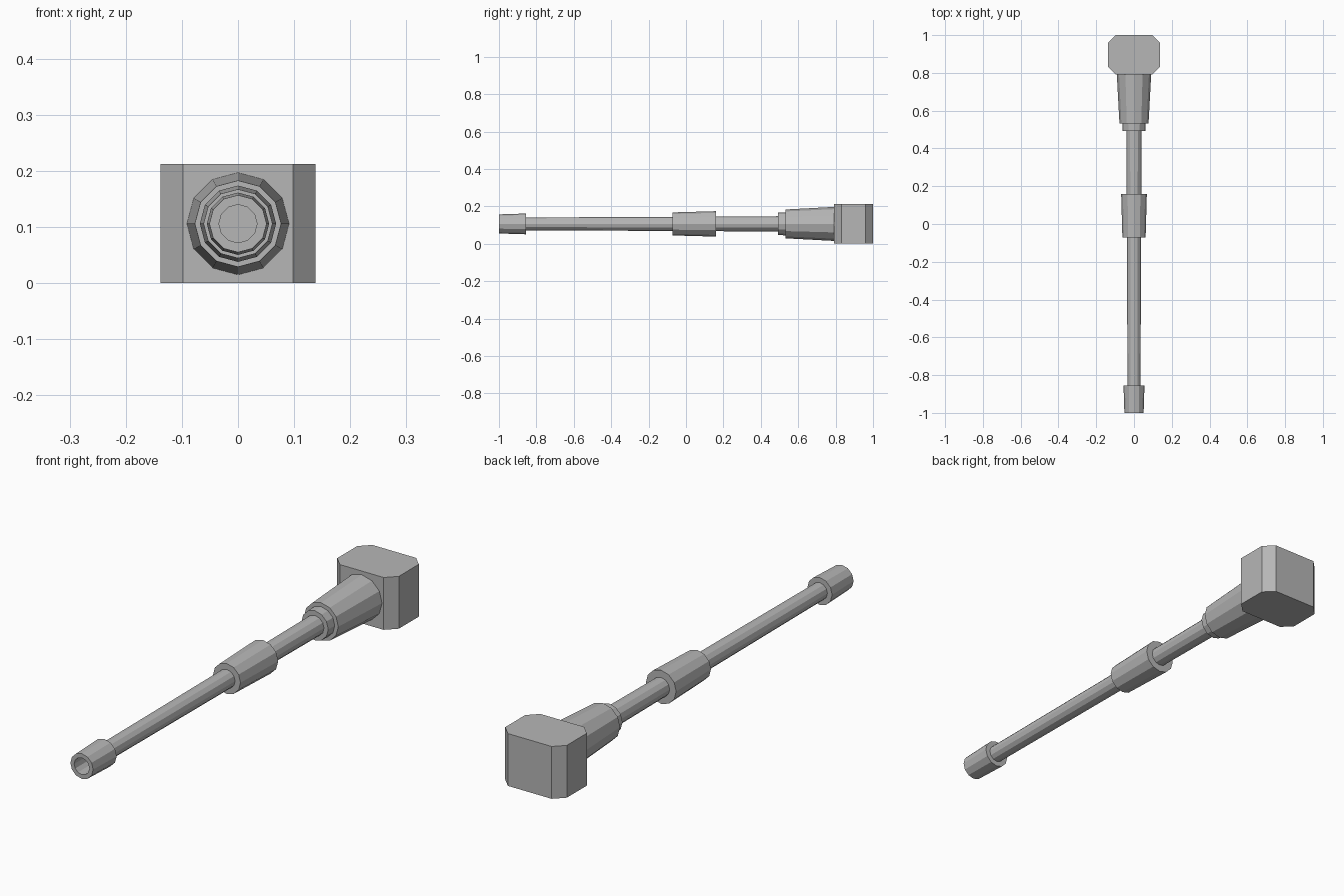
import bpy, bmesh, math

if "Cube" in bpy.data.objects:
    bpy.data.objects.remove(bpy.data.objects["Cube"])

CZ = 0.106      # height of the barrel axis
SIDES = 12

grey = bpy.data.materials.new("plain grey")
grey.diffuse_color = (0.47, 0.47, 0.47, 1)
grey.use_nodes = True
grey.node_tree.nodes["Principled BSDF"].inputs["Base Color"].default_value = grey.diffuse_color


def finish(name, bm):
    bmesh.ops.remove_doubles(bm, verts=bm.verts, dist=1e-5)
    bmesh.ops.recalc_face_normals(bm, faces=bm.faces)
    mesh = bpy.data.meshes.new(name)
    bm.to_mesh(mesh)
    bm.free()
    mesh.materials.append(grey)
    obj = bpy.data.objects.new(name, mesh)
    bpy.context.collection.objects.link(obj)
    return obj


def lathe(name, profile, cap_end=False):
    """Turn (y, radius) points around the barrel axis."""
    bm = bmesh.new()
    rings = []
    for y, r in profile:
        ring = []
        for i in range(SIDES):
            a = 2 * math.pi * i / SIDES
            ring.append(bm.verts.new((r * math.cos(a), y, CZ + r * math.sin(a))))
        rings.append(ring)
    for a, b in zip(rings, rings[1:]):
        for i in range(SIDES):
            j = (i + 1) % SIDES
            bm.faces.new((a[i], b[i], b[j], a[j]))
    if cap_end:
        bm.faces.new(rings[0])
    obj = finish(name, bm)
    # open shells: make sure the outer skin faces away from the axis
    mesh = obj.data
    outer = max(mesh.polygons, key=lambda p: math.hypot(p.center.x, p.center.z - CZ))
    if outer.normal.x * outer.center.x + outer.normal.z * (outer.center.z - CZ) < 0:
        mesh.flip_normals()
    return obj


# muzzle with a blind bore
lathe("muzzle", [(-0.90, 0.034), (-1.0, 0.034), (-1.0, 0.051),
                 (-0.856, 0.0555), (-0.856, 0.0345)], cap_end=True)

# barrel, slightly tapered, in two visible lengths
lathe("front_barrel", [(-0.856, 0.0345), (-0.072, 0.0375)])
lathe("rear_barrel", [(0.16, 0.039), (0.492, 0.041)])

# thick sleeve half way along
lathe("barrel_sleeve", [(-0.072, 0.0375), (-0.072, 0.0615),
                        (0.16, 0.068), (0.16, 0.039)])

# stepped tapered root
lathe("barrel_root", [(0.492, 0.041), (0.492, 0.060), (0.532, 0.061),
                      (0.532, 0.077), (0.792, 0.091)])

# mounting block with cut upright corners
bm = bmesh.new()
W, Y0, Y1, C, H = 0.138, 0.792, 1.0, 0.04, 0.212
outline = [(-W + C, Y0), (W - C, Y0), (W, Y0 + C), (W, Y1 - C),
           (W - C, Y1), (-W + C, Y1), (-W, Y1 - C), (-W, Y0 + C)]
base = bm.faces.new([bm.verts.new((x, y, 0)) for x, y in outline])
top = bmesh.ops.extrude_face_region(bm, geom=[base])
bmesh.ops.translate(bm, vec=(0, 0, H),
                    verts=[v for v in top["geom"] if isinstance(v, bmesh.types.BMVert)])
if not base.is_valid or not any(len(f.verts) == 8 and f.calc_center_median().z < 0.01 for f in bm.faces):
    bm.faces.new([v for v in bm.verts if v.co.z < 0.01])
finish("mounting_block", bm)
